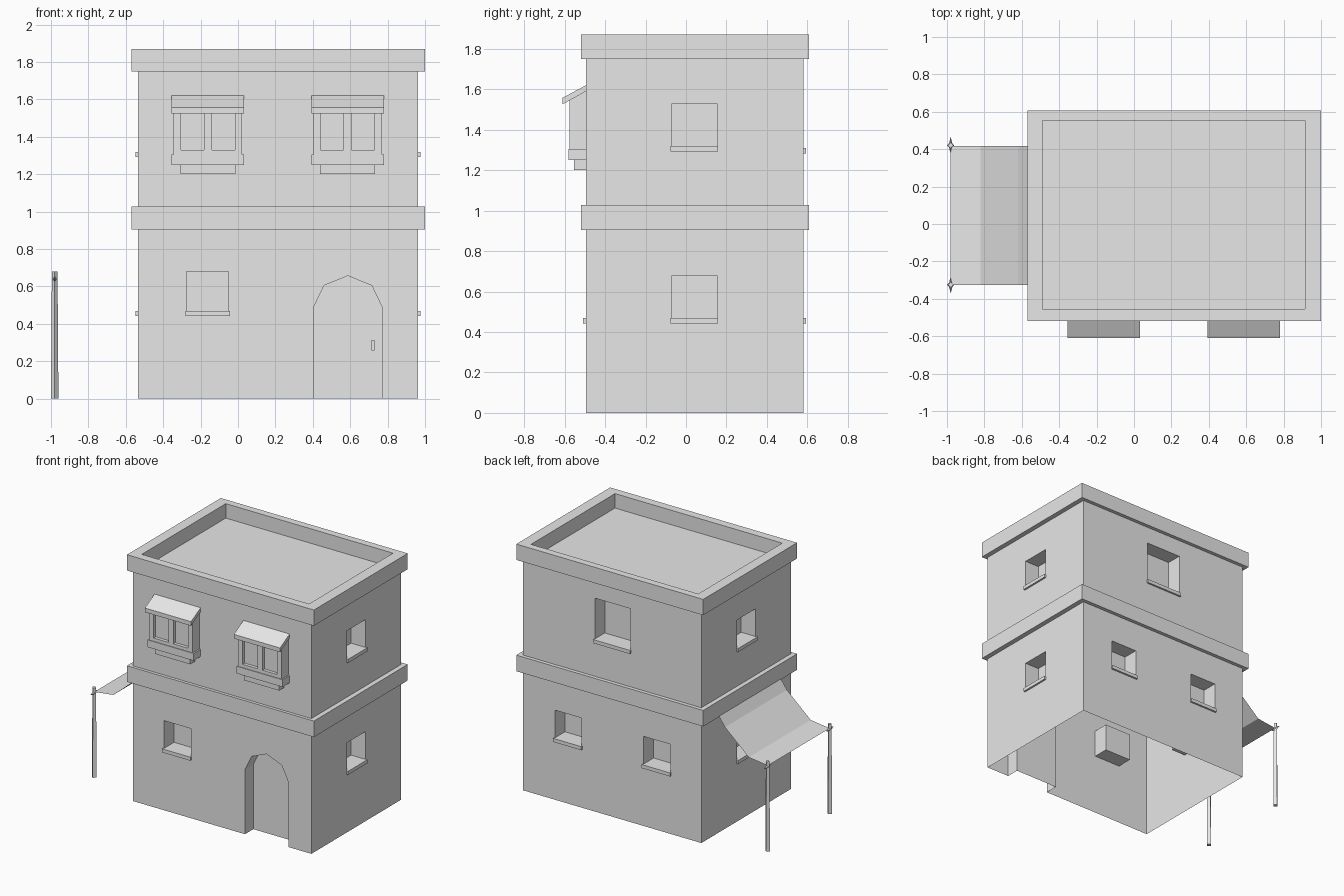
import bpy, bmesh, math
from mathutils import Matrix, Vector

cube = bpy.data.objects.get("Cube")
if cube:
    bpy.data.objects.remove(cube, do_unlink=True)

# One plain material
plaster = bpy.data.materials.new("light_grey_plaster")
plaster.use_nodes = True
plaster.diffuse_color = (0.8, 0.8, 0.8, 1)
plaster.node_tree.nodes["Principled BSDF"].inputs["Base Color"].default_value = (0.8, 0.8, 0.8, 1)

X0, X1, Y0, Y1 = -0.535, 0.963, -0.495, 0.58   # outer wall planes
ROOF = 1.76


def finish(name, bm, fix=True):
    if fix:
        bmesh.ops.recalc_face_normals(bm, faces=bm.faces)
    mesh = bpy.data.meshes.new(name)
    bm.to_mesh(mesh)
    bm.free()
    mesh.materials.append(plaster)
    obj = bpy.data.objects.new(name, mesh)
    bpy.context.scene.collection.objects.link(obj)
    return obj


def add_box(bm, x0, x1, y0, y1, z0, z1):
    size = Matrix.Diagonal((x1 - x0, y1 - y0, z1 - z0, 1))
    mid = Matrix.Translation(((x0 + x1) / 2, (y0 + y1) / 2, (z0 + z1) / 2))
    bmesh.ops.create_cube(bm, size=1, matrix=mid @ size)


def box(name, *bounds):
    bm = bmesh.new()
    add_box(bm, *bounds)
    return finish(name, bm)


def on_wall(wall, a0, a1, d0, d1, z0, z1):
    """Bounds of a box on a wall, with d measured outward from the wall plane."""
    if wall == "front":
        return a0, a1, Y0 - d1, Y0 - d0, z0, z1
    if wall == "back":
        return a0, a1, Y1 + d0, Y1 + d1, z0, z1
    if wall == "left":
        return X1 + d0, X1 + d1, a0, a1, z0, z1
    return X0 - d1, X0 - d0, a0, a1, z0, z1


def extrude(bm, points, offset):
    face = bm.faces.new([bm.verts.new(p) for p in points])
    new = bmesh.ops.extrude_face_region(bm, geom=[face], use_keep_orig=True)["geom"]
    bmesh.ops.translate(bm, verts=[v for v in new if isinstance(v, bmesh.types.BMVert)],
                        vec=Vector(offset))


def carve(obj, cutter):
    mod = obj.modifiers.new("openings", "BOOLEAN")
    mod.operation, mod.solver, mod.object = "DIFFERENCE", "EXACT", cutter
    bpy.context.view_layer.update()
    result = bpy.data.meshes.new_from_object(
        obj.evaluated_get(bpy.context.evaluated_depsgraph_get()))
    obj.modifiers.clear()
    obj.data = result
    bpy.data.objects.remove(cutter, do_unlink=True)


def ring(name, loops):
    """Skin of a rectangular moulding: each loop is (outset from the wall, z)."""
    bm = bmesh.new()
    rows = []
    for (x0, x1, y0, y1), z in loops:
        rows.append([bm.verts.new((x, y, z)) for x, y in ((x0, y0), (x1, y0), (x1, y1), (x0, y1))])
    for low, high in zip(rows, rows[1:]):
        for i in range(4):
            j = (i + 1) % 4
            bm.faces.new((low[i], low[j], high[j], high[i]))
    return finish(name, bm, fix=False)


# House walls with recessed windows and an arched doorway
house = box("house_walls", X0, X1, Y0, Y1, 0, ROOF)
windows = [("front", -0.275, -0.05, 0.47, 0.68), ("back", 0.06, 0.36, 1.31, 1.62),
           ("back", 0.47, 0.695, 0.47, 0.68), ("back", -0.275, -0.05, 0.47, 0.68)]
for side in ("left", "right"):
    for sill_z in (0.47, 1.32):
        windows.append((side, -0.07, 0.153, sill_z, sill_z + 0.21))

openings = bmesh.new()
for wall, a0, a1, z0, z1 in windows:
    add_box(openings, *on_wall(wall, a0, a1, -0.12, 0.05, z0, z1))
    box(wall + "_window_sill", *on_wall(wall, a0 - 0.006, a1 + 0.006, 0, 0.014, z0 - 0.027, z0))
arch = [(0.405, -0.1), (0.77, -0.1), (0.77, 0.49), (0.715, 0.605),
        (0.587, 0.657), (0.46, 0.605), (0.405, 0.49)]
extrude(openings, [(x, Y0 - 0.05, z) for x, z in arch], (0, 0.15, 0))
carve(house, finish("opening_cutter", openings))

# The walls are open underneath
bm = bmesh.new()
bm.from_mesh(house.data)
under = [f for f in bm.faces if all(abs(v.co.z) < 0.001 for v in f.verts)]
bmesh.ops.delete(bm, geom=under, context="FACES")
bm.to_mesh(house.data)
bm.free()

box("door_handle", 0.715, 0.73, Y0 + 0.085, Y0 + 0.1, 0.257, 0.315)

# Floor band and roof parapet
wall_rect = (X0, X1, Y0, Y1)
outer_rect = (-0.57, 1.0, -0.518, 0.608)
inner_rect = (-0.49, 0.915, -0.455, 0.553)
ring("floor_band", [(wall_rect, 0.905), (outer_rect, 0.905), (outer_rect, 1.027), (wall_rect, 1.027)])
ring("roof_parapet", [(wall_rect, 1.75), (outer_rect, 1.75), (outer_rect, 1.87),
                      (inner_rect, 1.87), (inner_rect, ROOF)])

# Bay windows with sloping hoods
for x in (-0.161, 0.586):
    bm = bmesh.new()
    section = [(Y0, 1.59), (-0.575, 1.548), (-0.575, 1.3), (Y0, 1.3)]
    extrude(bm, [(x - 0.183, y, z) for y, z in section], (0.366, 0, 0))
    bay = finish("bay_window", bm)
    panes = bmesh.new()
    for s in (-1, 1):
        add_box(panes, x + s * 0.083 - 0.062, x + s * 0.083 + 0.062, -0.6, -0.55, 1.33, 1.525)
    carve(bay, finish("pane_cutter", panes))
    bm = bmesh.new()
    section = [(Y0, 1.62), (-0.61, 1.558), (-0.61, 1.526), (Y0, 1.59)]
    extrude(bm, [(x - 0.194, y, z) for y, z in section], (0.388, 0, 0))
    finish("bay_hood", bm)
    box("bay_ledge", x - 0.194, x + 0.194, -0.58, Y0, 1.25, 1.305)
    box("bay_bracket", x - 0.147, x + 0.147, -0.553, Y0, 1.2, 1.25)

# Sagging cloth awning
bm = bmesh.new()
sag = [(-0.57, 0.91), (-0.62, 0.84), (-0.82, 0.665), (-0.98, 0.645)]
rows = [[bm.verts.new((x, y, z)) for y in (-0.325, 0.418)] for x, z in sag]
for a, b in zip(rows, rows[1:]):
    bm.faces.new((a[0], a[1], b[1], b[0]))
finish("awning_cloth", bm, fix=False)

# Awning posts and their ties
for y in (-0.325, 0.42):
    bm = bmesh.new()
    bmesh.ops.create_cone(bm, cap_ends=True, segments=4, radius1=0.02, radius2=0.015, depth=0.68,
                          matrix=Matrix.Translation((-0.98, y, 0.34)))
    finish("awning_post", bm)
    bm = bmesh.new()
    bmesh.ops.create_uvsphere(bm, u_segments=4, v_segments=2, radius=1,
                              matrix=Matrix.Translation((-0.98, y, 0.64))
                              @ Matrix.Diagonal((0.012, 0.046, 0.02, 1)))
    finish("awning_tie", bm)
